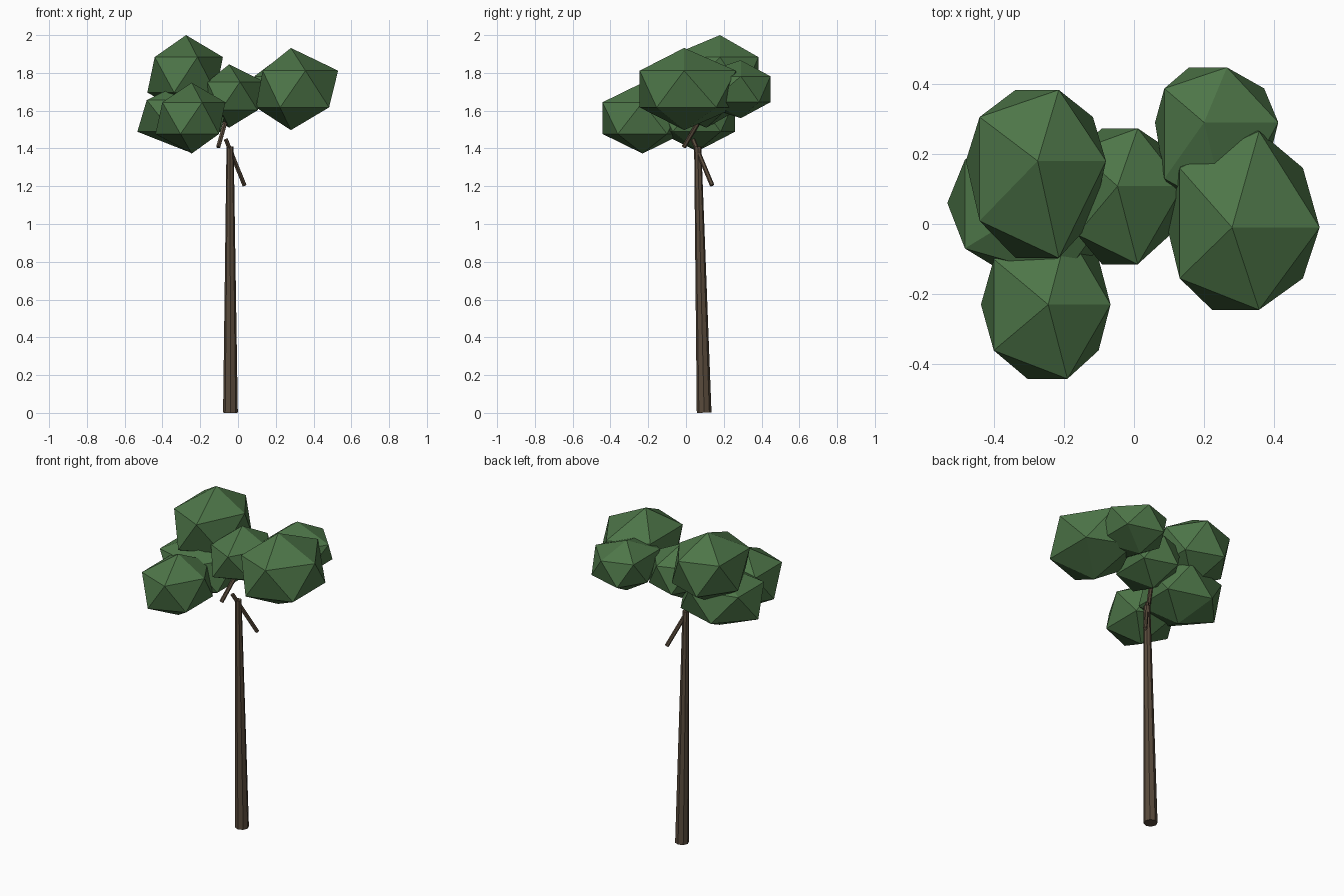
import bpy, bmesh
from mathutils import Vector

if "Cube" in bpy.data.objects:
    bpy.data.objects.remove(bpy.data.objects["Cube"])


def material(name, rgb):
    m = bpy.data.materials.new(name)
    m.diffuse_color = (*rgb, 1)
    m.use_nodes = True
    m.node_tree.nodes["Principled BSDF"].inputs["Base Color"].default_value = m.diffuse_color
    return m


LEAF = material("leaf green", (0.075, 0.18, 0.065))
BARK = material("bark brown", (0.1, 0.07, 0.045))


def finish(bm, name, mat):
    bmesh.ops.recalc_face_normals(bm, faces=bm.faces)
    mesh = bpy.data.meshes.new(name)
    bm.to_mesh(mesh)
    bm.free()
    mesh.materials.append(mat)
    bpy.context.collection.objects.link(bpy.data.objects.new(name, mesh))


def leaf_clump(name, peak, xs, ys, zs):
    """Twenty-sided ball, stretched unevenly to reach its limits on each side of its peak."""
    bm = bmesh.new()
    bmesh.ops.create_icosphere(bm, subdivisions=1, radius=1)
    centre = (peak[0], peak[1], sum(zs) / 2)
    sizes = [max(v.co[i] for v in bm.verts) for i in range(3)]
    for v in bm.verts:
        for i, limits in enumerate((xs, ys, zs)):
            t = v.co[i] / sizes[i]
            reach = limits[1] - centre[i] if t > 0 else centre[i] - limits[0]
            v.co[i] = centre[i] + t * reach
    finish(bm, name, LEAF)


def rod(name, start, end, r1, r2, sides):
    """Tapered rod between two points, with level ends when it is nearly upright."""
    start, end = Vector(start), Vector(end)
    axis = end - start
    bm = bmesh.new()
    bmesh.ops.create_cone(bm, cap_ends=True, segments=sides, radius1=r1, radius2=r2,
                          depth=axis.length)
    turn = Vector((0, 0, 1)).rotation_difference(axis)
    for v in bm.verts:
        v.co = turn @ v.co + (start + end) / 2
    finish(bm, name, BARK)


# Trunk and side branches
rod("trunk", (-0.04, 0.096, 0.001), (-0.042, 0.062, 1.41), 0.039, 0.019, 8)
rod("right_branch", (0.034, 0.138, 1.205), (-0.064, 0.037, 1.447), 0.012, 0.012, 6)
rod("left_branch", (-0.105, -0.012, 1.407), (-0.038, 0.125, 1.64), 0.012, 0.012, 6)

# Foliage clumps: peak, then limits along x, y and z
leaf_clump("centre_foliage", (-0.047, 0.108), (-0.19, 0.14), (-0.115, 0.273), (1.51, 1.845))
leaf_clump("high_left_foliage", (-0.275, 0.18), (-0.48, -0.08), (-0.097, 0.383), (1.58, 2.0))
leaf_clump("low_left_foliage", (-0.27, 0.06), (-0.533, -0.05), (-0.15, 0.26), (1.385, 1.76))
leaf_clump("front_foliage", (-0.245, -0.23), (-0.437, -0.067), (-0.442, -0.02), (1.373, 1.748))
leaf_clump("right_foliage", (0.28, -0.01), (0.095, 0.53), (-0.245, 0.265), (1.497, 1.932))
leaf_clump("back_right_foliage", (0.2, 0.29), (0.06, 0.412), (0.03, 0.447), (1.56, 1.867))
